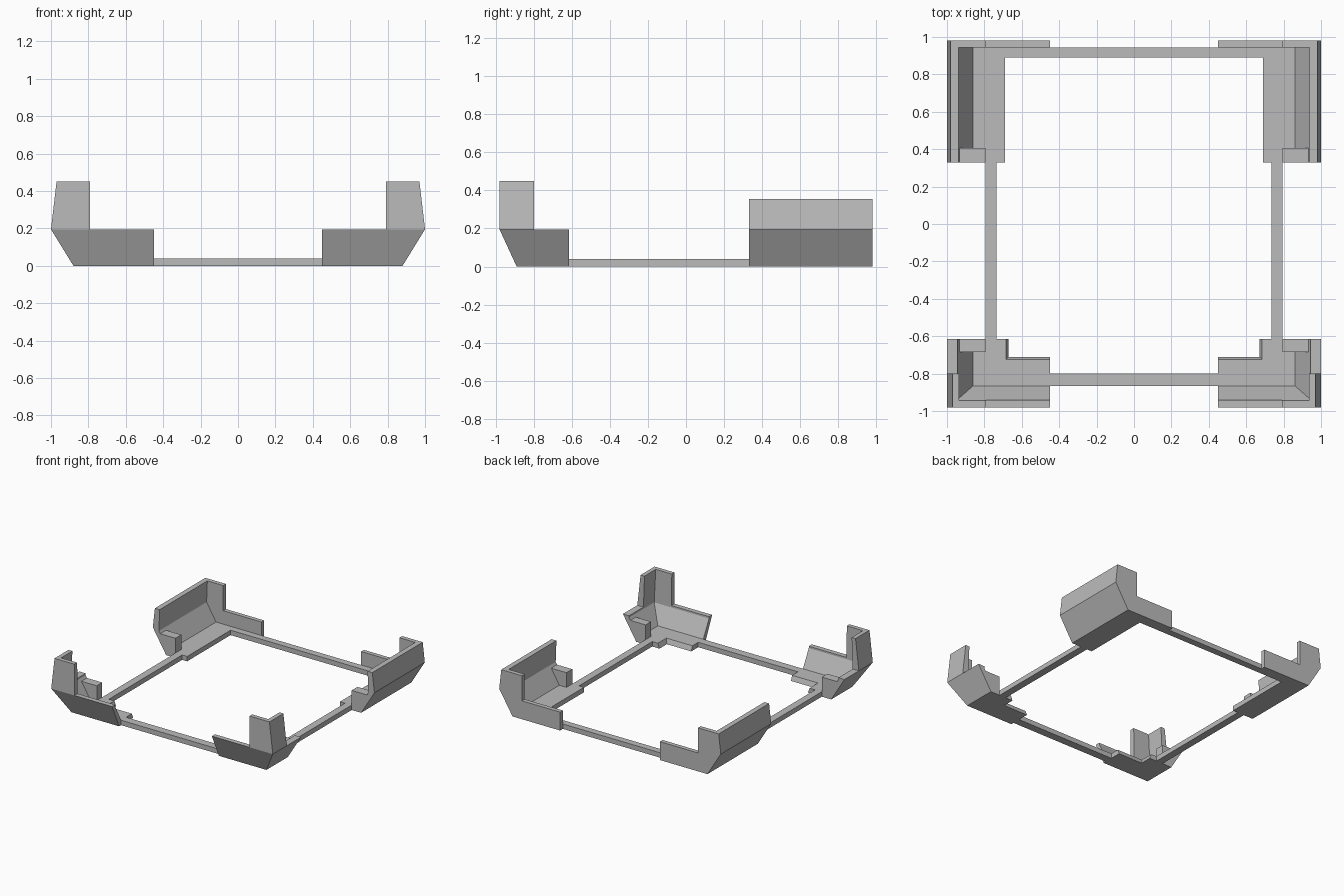
import bpy, bmesh

if "Cube" in bpy.data.objects:
    bpy.data.objects.remove(bpy.data.objects["Cube"], do_unlink=True)

GREY = bpy.data.materials.new("light_grey")
GREY.use_nodes = True
GREY.diffuse_color = (0.5, 0.5, 0.5, 1)
GREY.node_tree.nodes["Principled BSDF"].inputs["Base Color"].default_value = (0.5, 0.5, 0.5, 1)


def add_object(name, bm, mirror=False):
    bmesh.ops.recalc_face_normals(bm, faces=bm.faces)
    mesh = bpy.data.meshes.new(name)
    bm.to_mesh(mesh)
    bm.free()
    mesh.materials.append(GREY)
    ob = bpy.data.objects.new(name, mesh)
    bpy.context.collection.objects.link(ob)
    if mirror:
        ob.modifiers.new("mirror", "MIRROR").use_mirror_merge = False
    return ob


def loft(bm, loops):
    """Join four-cornered loops into a closed solid."""
    rings = [[bm.verts.new(p) for p in loop] for loop in loops]
    for a, b in zip(rings, rings[1:]):
        for i in range(4):
            j = (i + 1) % 4
            bm.faces.new((a[i], a[j], b[j], b[i]))
    bm.faces.new(rings[0][::-1])
    bm.faces.new(rings[-1])


def rect(x0, x1, y0, y1, z):
    return [(x0, y0, z), (x1, y0, z), (x1, y1, z), (x0, y1, z)]


def box(bm, x, y, z, lean_x=0, lean_y=0):
    """Box whose inner x side or back y side may lean with height."""
    loft(bm, [rect(x[0] + lean_x * h, x[1], y[0], y[1] - lean_y * h, h) for h in z])


def corner(name, regions):
    """Keep only the given regions of a thin faceted tray."""
    bm = bmesh.new()
    sections = [(0.88, -0.89, 0.98, 0), (1, -0.98, 0.98, 0.195), (0.97, -0.98, 0.98, 0.45),
                (0.935, -0.945, 0.945, 0.45), (0.945, -0.94, 0.945, 0.18),
                (0.86, -0.865, 0.945, 0.04)]
    loft(bm, [rect(-x, x, y0, y1, z) for x, y0, y1, z in sections])
    ob = add_object(name, bm)
    bm = bmesh.new()
    for region in regions:
        box(bm, *region)
    keeper = add_object("corner_keeper", bm)
    keeper.hide_render = True
    mod = ob.modifiers.new("keep", "BOOLEAN")
    mod.operation, mod.solver, mod.use_self, mod.object = "INTERSECT", "EXACT", True, keeper
    graph = bpy.context.evaluated_depsgraph_get()
    mesh = bpy.data.meshes.new_from_object(ob.evaluated_get(graph))
    ob.modifiers.clear()
    ob.data = mesh
    mesh.materials.clear()
    mesh.materials.append(GREY)
    for face in mesh.polygons:
        face.material_index = 0
    bpy.data.objects.remove(keeper, do_unlink=True)
    ob.modifiers.new("mirror", "MIRROR").use_mirror_merge = False


# Corner brackets: low walls, floor pad, tall post
low = (-0.1, 0.195)
corner("front_corners", [
    ((0.45, 1.1), (-1.1, -0.71), low, 0, 0.375),
    ((0.67, 1.1), (-0.86, -0.615), low, 0.375, 0),
    ((0.79, 1.1), (-1.2, -0.8), (-0.2, 0.6)),
])
corner("back_corners", [
    ((0.45, 1.1), (0.89, 1.1), (-0.1, 0.15)),
    ((0.69, 1.2), (0.33, 1.2), (-0.15, 0.14)),
    ((0.795, 1.3), (0.33, 1.3), (-0.2, 0.355)),
])

# Thin rails joining the corners, and small stop blocks on the pads
parts = {
    "side_rails": ((0.735, 0.795), (-0.615, 0.33), (0, 0.04), True),
    "front_rail": ((-0.45, 0.45), (-0.865, -0.8), (0, 0.04), False),
    "back_rail": ((-0.45, 0.45), (0.89, 0.945), (0, 0.04), False),
}
for name, (x, y, z, mirror) in parts.items():
    bm = bmesh.new()
    box(bm, x, y, z)
    add_object(name, bm, mirror)

for name, y0, y1 in (("front_stops", -0.685, -0.615), ("back_stops", 0.33, 0.405)):
    bm = bmesh.new()
    # The outer side follows the sloping wall
    loft(bm, [rect(0.795, 0.865, y0, y1, 0.04), rect(0.795, 0.935, y0, y1, 0.16)])
    add_object(name, bm, True)
